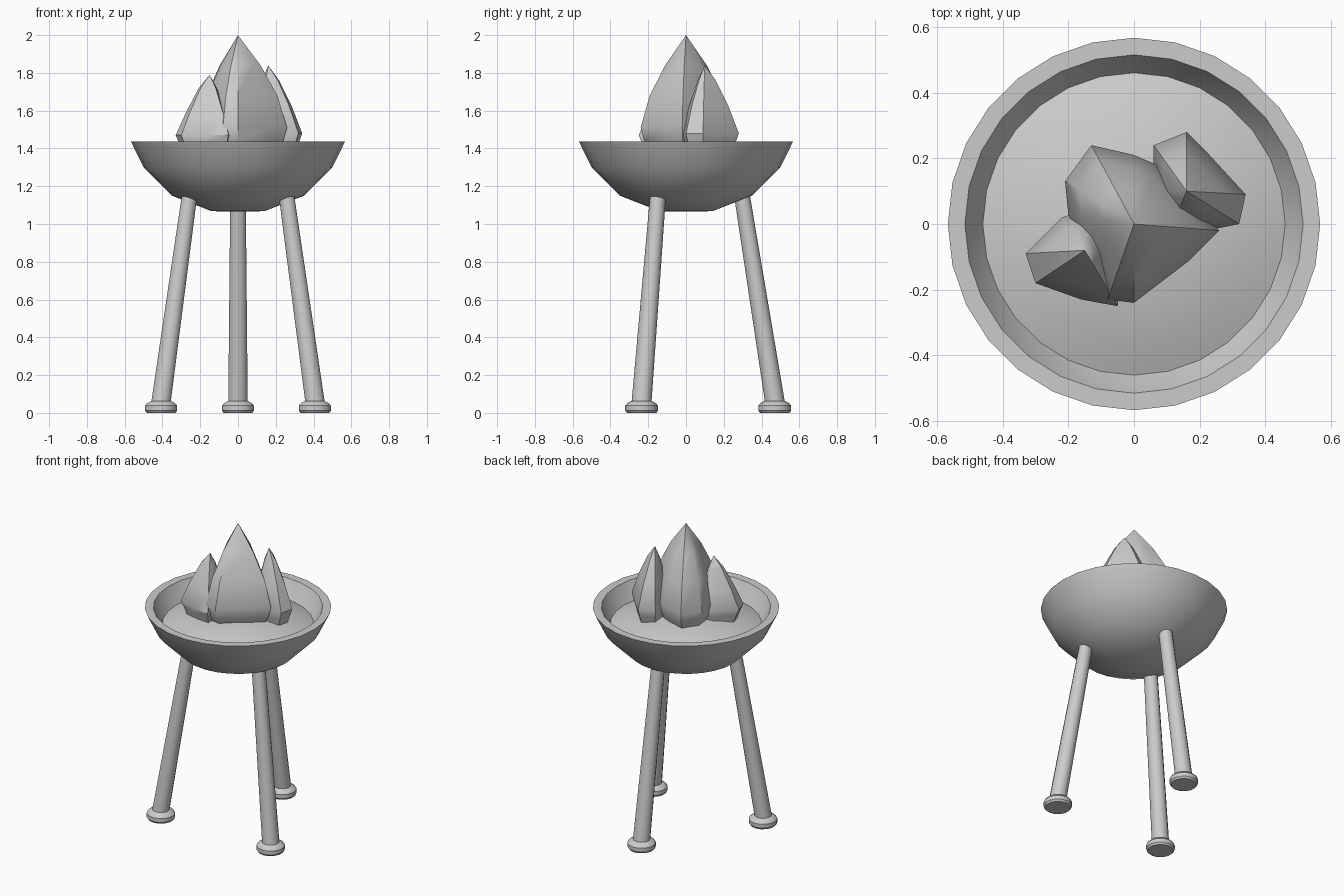
import bpy, bmesh, math
from mathutils import Vector

cube = bpy.data.objects.get("Cube")
if cube:
    bpy.data.objects.remove(cube, do_unlink=True)

grey = bpy.data.materials.new("plain grey")
grey.use_nodes = True
colour = (0.6, 0.6, 0.6, 1)
grey.diffuse_color = colour
grey.node_tree.nodes["Principled BSDF"].inputs["Base Color"].default_value = colour


def finish(name, bm, angle=35):
    bmesh.ops.recalc_face_normals(bm, faces=bm.faces)
    mesh = bpy.data.meshes.new(name)
    bm.to_mesh(mesh)
    bm.free()
    mesh.materials.append(grey)
    obj = bpy.data.objects.new(name, mesh)
    bpy.context.collection.objects.link(obj)
    bpy.ops.object.select_all(action='DESELECT')
    obj.select_set(True)
    bpy.context.view_layer.objects.active = obj
    bpy.ops.object.shade_smooth_by_angle(angle=math.radians(angle))
    return obj


def loft(name, rings, angle=35):
    """Skin a stack of point rings; a ring of one point makes a tip."""
    bm = bmesh.new()
    loops = [[bm.verts.new(p) for p in ring] for ring in rings]
    n = max(len(r) for r in loops)
    for a, b in zip(loops, loops[1:]):
        for i in range(n):
            j = (i + 1) % n
            quad = [a[i % len(a)], a[j % len(a)], b[j % len(b)], b[i % len(b)]]
            bm.faces.new(list(dict.fromkeys(quad)))
    for end in (loops[0], loops[-1]):
        if len(end) > 2:
            bm.faces.new(end)
    return finish(name, bm, angle)


def circle(centre, radius, sides):
    if radius == 0:
        return [Vector(centre)]
    turn = 2 * math.pi / sides
    return [Vector(centre) + Vector((math.sin(i * turn), math.cos(i * turn), 0)) * radius
            for i in range(sides)]


def lathe(name, profile, sides, x=0, y=0):
    return loft(name, [circle((x, y, z), r, sides) for r, z in profile])


# Bowl with thick rim, and the domed bed inside it
lathe("bowl", [(0, 1.065), (0.14, 1.068), (0.35, 1.15), (0.50, 1.30), (0.567, 1.437),
               (0.515, 1.437), (0.46, 1.325), (0.40, 1.25), (0, 1.22)], 28)
lathe("ember_bed", [(0.44, 1.29), (0.462, 1.325), (0.36, 1.365), (0.24, 1.395),
                    (0.12, 1.413), (0, 1.42)], 28)

# Three splayed legs with rounded feet
for name, degrees in (("back", 90), ("right", 210), ("left", 330)):
    c, s = math.cos(math.radians(degrees)), math.sin(math.radians(degrees))
    loft(name + "_leg", [circle((c * 0.475, s * 0.475, 0.03), 0.053, 14),
                         circle((c * 0.295, s * 0.295, 1.16), 0.042, 14)])
    lathe(name + "_foot", [(0.078, 0), (0.087, 0.012), (0.087, 0.038),
                           (0.075, 0.052), (0.055, 0.062)], 14, c * 0.47, s * 0.47)


# Flames: a faceted outline shrinking towards a pointed tip
def flame(name, tip, outline, levels):
    tip = Vector(tip)
    rings = []
    for z, scale in levels:
        rings.append([Vector((tip.x + (x - tip.x) * scale, tip.y + (y - tip.y) * scale, z))
                      for x, y in outline])
    return loft(name, rings + [[tip]], 40)


flame("main_flame", (0, 0, 2),
      [(-0.08, -0.23), (0, -0.24), (0.17, -0.11), (0.26, -0.02), (0.07, 0.18),
       (0, 0.21), (-0.13, 0.24), (-0.21, 0.13), (-0.2, 0.03), (-0.14, -0.1)],
      [(1.38, 0.78), (1.44, 0.92), (1.51, 1), (1.68, 0.8), (1.84, 0.46)])
flame("left_flame", (0.16, 0.1, 1.84),
      [(0.12, 0), (0.22, -0.02), (0.32, 0), (0.34, 0.09), (0.23, 0.21),
       (0.16, 0.28), (0.06, 0.24), (0.06, 0.1)],
      [(1.38, 0.8), (1.43, 0.9), (1.48, 1), (1.63, 0.68), (1.76, 0.32)])
flame("right_flame", (-0.15, -0.08, 1.79),
      [(-0.33, -0.09), (-0.3, -0.18), (-0.16, -0.23), (-0.05, -0.25), (-0.03, -0.1),
       (-0.1, 0.02), (-0.16, 0.04), (-0.22, 0.02)],
      [(1.38, 0.8), (1.43, 0.9), (1.47, 1), (1.59, 0.7), (1.72, 0.32)])
